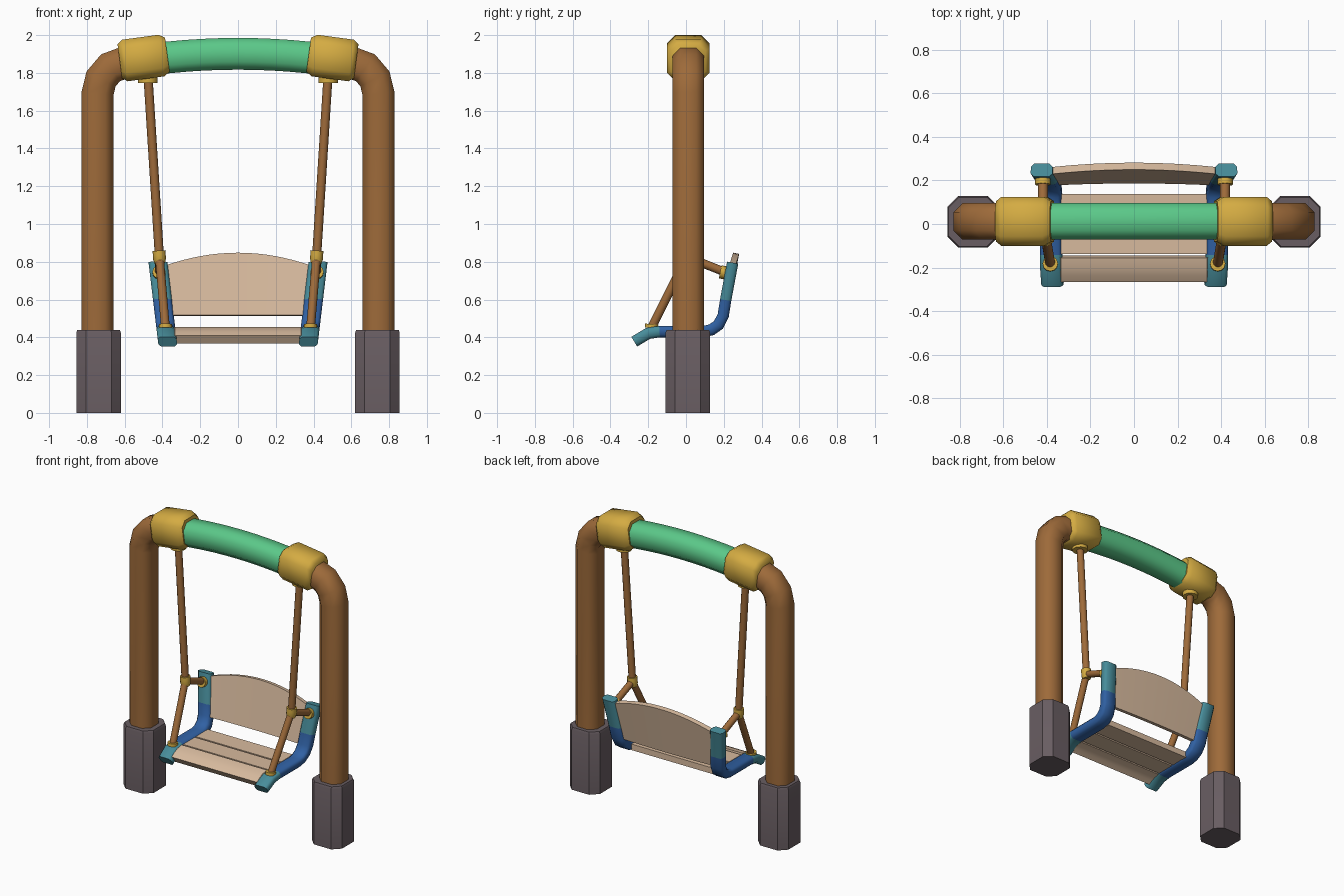
import bpy, bmesh, math
from mathutils import Vector

if "Cube" in bpy.data.objects:
    bpy.data.objects.remove(bpy.data.objects["Cube"])


def mat(name, c):
    m = bpy.data.materials.new(name)
    m.diffuse_color = (*c, 1)
    m.use_nodes = True
    m.node_tree.nodes["Principled BSDF"].inputs["Base Color"].default_value = m.diffuse_color
    return m


WOOD = mat("brown wood", (0.34, 0.145, 0.042))
GOLD = mat("gold", (0.66, 0.41, 0.055))
GREEN = mat("green", (0.105, 0.58, 0.25))
STONE = mat("purple grey", (0.14, 0.11, 0.122))
TEAL = mat("teal", (0.065, 0.27, 0.33))
BLUE = mat("blue", (0.03, 0.12, 0.37))
TAN = mat("tan", (0.68, 0.49, 0.34))
YC = 0.012  # depth centre of the arch


def loft(name, rings, mats, rule=None, angle=50):
    """Skin a list of point rings, cap the ends."""
    bm = bmesh.new()
    vs = [[bm.verts.new(p) for p in r] for r in rings]
    n = len(vs[0])
    for a, b in zip(vs, vs[1:]):
        for i in range(n):
            bm.faces.new((a[i], a[(i + 1) % n], b[(i + 1) % n], b[i]))
    bm.faces.new(vs[0])
    bm.faces.new(vs[-1])
    bmesh.ops.recalc_face_normals(bm, faces=bm.faces)
    if rule:
        for f in bm.faces:
            f.material_index = rule(f.calc_center_median())
    me = bpy.data.meshes.new(name)
    bm.to_mesh(me)
    bm.free()
    for m in mats:
        me.materials.append(m)
    ob = bpy.data.objects.new(name, me)
    bpy.context.collection.objects.link(ob)
    bpy.ops.object.select_all(action='DESELECT')
    ob.select_set(True)
    bpy.context.view_layer.objects.active = ob
    bpy.ops.object.shade_smooth_by_angle(angle=math.radians(angle))
    return ob


def octagon(a, b, c):
    """Chamfered rectangle, half sizes a and b, chamfer c."""
    return [(a, b - c), (a - c, b), (c - a, b), (-a, b - c),
            (-a, c - b), (c - a, -b), (a - c, -b), (a, c - b)]


def circle(r, n=12):
    return [(r * math.cos(2 * math.pi * i / n), r * math.sin(2 * math.pi * i / n)) for i in range(n)]


def sweep(path, section, side, scales=None, shape=lambda p: p):
    """Rings of a section along a path lying in the plane normal to side, mitred."""
    pts = [Vector(p) for p in path]
    side = Vector(side)
    rings = []
    for i, p in enumerate(pts):
        d0 = (p - pts[i - 1]).normalized() if i else None
        d1 = (pts[i + 1] - p).normalized() if i < len(pts) - 1 else None
        d = ((d0 or d1) + (d1 or d0)).normalized()
        nrm = side.cross(d).normalized()
        sd = d.cross(nrm).normalized()
        k = 1 / max(0.5, d.dot(d1 or d0))
        s = scales[i] if scales else 1
        rings.append([shape(p + nrm * (u * s * k) + sd * (v * s)) for u, v in section])
    return rings


def rod(name, a, b, r, m, scales=None, n=12):
    a, b = Vector(a), Vector(b)
    k = len(scales) if scales else 2
    path = [a.lerp(b, i / (k - 1)) for i in range(k)]
    side = (0, 1, 0) if abs((b - a).normalized().y) < 0.9 else (1, 0, 0)
    return loft(name, sweep(path, circle(r, n), side, scales), [m])


# Frame side profile (y, z) and its outward lean
FRAME = [(-.274, .377), (-.2, .421), (-.14, .43), (.09, .43), (.135, .44), (.172, .466),
         (.197, .515), (.21, .597), (.247, .795)]


def lean(z):
    return 0.381 + 0.12 * (z - 0.44)


def arch_z(x):
    return 1.901 - 0.14 * x * x


for s, tag in ((-1, "left"), (1, "right")):
    # Footing block
    base = [(s * .738, YC - .002, z) for z in (0, .425, .44)]
    loft(tag + "_footing", sweep(base, octagon(.118, .118, .05), (0, 1, 0), (1, 1, .95)), [STONE], angle=40)
    # Post with bent top
    post = [(.744, .3), (.744, 1.69), (.725, 1.768), (.675, 1.827), (.6, 1.855), (.48, 1.873)]
    loft(tag + "_post", sweep([(s * x, YC, z) for x, z in post],
                              octagon(.084, .084, .042), (0, 1, 0)), [WOOD])
    # Gold collar on the arch
    t = Vector((-s, 0, .135)).normalized()
    c = Vector((s * .5, YC, 1.879))
    loft(tag + "_collar", sweep([c + t * o for o in (-.127, -.1, .095, .127)],
                                octagon(.111, .113, .045), (0, 1, 0), (.82, 1, 1, .82)), [GOLD])
    # Hanger rod, its top flange and the forked joint
    joint = Vector((s * .416, .005, .825))
    top = Vector((s * .477, YC, 1.76))
    rod(tag + "_hanger", joint, top + Vector((0, 0, .03)), .024, WOOD)
    rod(tag + "_hanger_flange", top - Vector((0, 0, .014)), top + Vector((0, 0, .03)), .052, GOLD)
    up = (top - joint).normalized()
    rod(tag + "_joint", joint - up * .034, joint + up * .034, .034, GOLD, (.8, 1, 1, 1))
    # Struts to the seat front and the backrest, with gold end rings
    for part, end, axis in (("front", (s * .384, -.183, .45), (0, 0.08, 1)),
                            ("back", (s * .418, .225, .738), (0, -1, .2))):
        end = Vector(end)
        axis = Vector(axis).normalized()
        rod(f"{tag}_{part}_strut", joint, end, .023, WOOD)
        rod(f"{tag}_{part}_ring", end, end + axis * (.02 if part == "front" else .045), .035, GOLD)
    # Bent side frame: blue middle, teal ends
    loft(tag + "_seat_side",
         sweep([(0, y, z) for y, z in FRAME], octagon(.03, .05, .014), (1, 0, 0),
               shape=lambda p: Vector((s * (p.x + lean(p.z)), p.y, p.z))),
         [BLUE, TEAL], lambda p: int(p.y < -.14 or p.z > .597))

# Green arched beam
xs = [-.46 + .92 * i / 10 for i in range(11)]
loft("beam", sweep([(x, YC, arch_z(x)) for x in xs], octagon(.084, .084, .042), (0, 1, 0)), [GREEN])


# Seat slats
def slat(name, path, h):
    loft(name, sweep([(0, y, z) for y, z in path], octagon(h, .34, .006), (1, 0, 0)), [TAN], angle=35)


slat("front_slat", [(-.252, .389), (-.225, .407), (-.195, .421), (-.15, .43)], .025)
slat("middle_slat", [(-.138, .43), (-.006, .43)], .021)
slat("rear_slat", [(.006, .43), (.137, .432)], .021)

# Backrest with arched top, slightly bowed
rings = []
for i in range(17):
    u = -1 + i / 8
    b = 1 - u * u
    z = .78 + .068 * b
    y0, y1 = .192 + .008 * b, .192 + .19 * (z - .515) + .008 * b
    rings.append([(u * .35, y0 - .014, .518), (u * .385, y1 - .014, z),
                  (u * .385, y1 + .018, z - .006), (u * .35, y0 + .018, .512)])
loft("backrest", rings, [TAN], angle=35)
